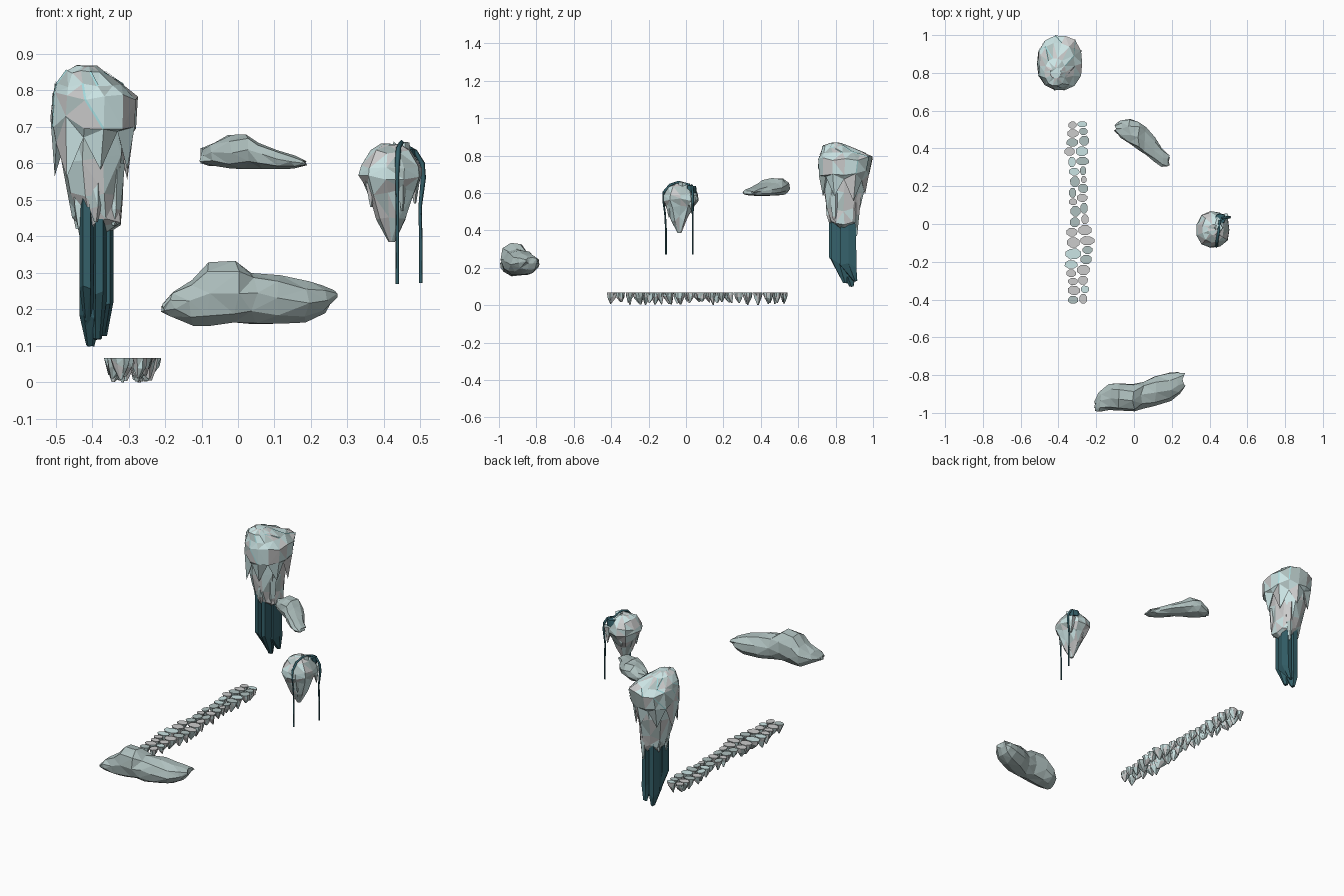
import bpy, bmesh, math, random
from mathutils import Vector

if "Cube" in bpy.data.objects:
    bpy.data.objects.remove(bpy.data.objects["Cube"])

rng = random.Random(7)


def mat(name, c):
    m = bpy.data.materials.new(name)
    m.diffuse_color = (*c, 1)
    m.use_nodes = True
    m.node_tree.nodes["Principled BSDF"].inputs["Base Color"].default_value = m.diffuse_color
    return m


ROCK = mat("grey_rock", (0.43, 0.53, 0.52))
PALE = mat("pale_rock", (0.60, 0.78, 0.78))
WARM = mat("warm_rock", (0.58, 0.60, 0.58))
WATER = mat("dark_water", (0.035, 0.12, 0.145))


def finish(name, bm, mats, weights=None):
    bmesh.ops.recalc_face_normals(bm, faces=bm.faces)
    for f in bm.faces:
        f.material_index = rng.choices(range(len(mats)), weights)[0]
    me = bpy.data.meshes.new(name)
    bm.to_mesh(me)
    bm.free()
    for m in mats:
        me.materials.append(m)
    ob = bpy.data.objects.new(name, me)
    bpy.context.collection.objects.link(ob)
    return ob


def skin(bm, rings, tri=True):
    """Join equal-sized point rings into one closed body."""
    vs = [[bm.verts.new(p) for p in r] for r in rings]
    n = len(vs[0])
    faces = []
    for a, b in zip(vs, vs[1:]):
        for i in range(n):
            faces.append(bm.faces.new((a[i], a[(i + 1) % n], b[(i + 1) % n], b[i])))
    for r in (vs[0], vs[-1]):
        faces.append(bm.faces.new(r))
    if tri:
        bmesh.ops.triangulate(bm, faces=faces)


def ring(x0, x1, y0, y1, z, n, jit=0.0, zj=0.0, turn=0.0):
    """Jittered, slightly squared ring inside the given bounds."""
    out = []
    for i in range(n):
        a = 2 * math.pi * i / n + turn
        c, s = math.cos(a), math.sin(a)
        k = 1 / (abs(c) ** 2.5 + abs(s) ** 2.5) ** 0.4 * (1 - rng.random() * jit)
        out.append(Vector(((x0 + x1) / 2 + c * k * (x1 - x0) / 2,
                           (y0 + y1) / 2 + s * k * (y1 - y0) / 2,
                           z + rng.uniform(-zj, zj))))
    return out


# Large island: inner core of tapering stone
bm = bmesh.new()
skin(bm, [ring(-.48, -.30, .74, .97, .76, 10),
          ring(-.49, -.305, .735, .955, .62, 10, .08, .02),
          ring(-.475, -.31, .75, .935, .51, 10, .15, .02),
          ring(-.455, -.312, .77, .925, .44, 10, .15, .025),
          ring(-.43, -.35, .80, .90, .42, 10, .1, .01)])
# hanging fangs on the underside
for x, y, zt, r in [(-.43, .80, .40, .035), (-.34, .80, .43, .03), (-.44, .88, .42, .03),
                    (-.36, .91, .37, .03), (-.39, .77, .44, .03)]:
    skin(bm, [ring(x - r, x + r, y - r, y + r, .60, 5, .2),
              ring(x - r * .7, x + r * .7, y - r * .7, y + r * .7, .48, 5, .2, .01),
              ring(x - .005, x + .005, y - .005, y + .005, zt, 5)])
finish("large_island_core", bm, [PALE, WARM, ROCK], [4, 3, 2])

# Large island: domed crust with a ragged lower skirt
bm = bmesh.new()
n = 14
rings = [ring(-.445, -.385, .77, .83, .868, n, .1, .002),
         ring(-.475, -.36, .73, .88, .85, n, .08, .005),
         ring(-.50, -.31, .715, .96, .815, n, .05, .008),
         ring(-.512, -.272, .702, 1.0, .785, n, .05, .012),
         ring(-.515, -.275, .708, .985, .71, n, .04, .02),
         ring(-.505, -.295, .728, .96, .635, n, .03)]
for i, p in enumerate(rings[-1]):
    p.z += (-.06 if i % 2 else .035) + rng.uniform(-.02, .02)
rings.append(ring(-.46, -.33, .78, .92, .70, n))
skin(bm, rings)
finish("large_island_crust", bm, [PALE, WARM, ROCK], [4, 3, 2])

# pale veins lying along some crust edges
bm = bmesh.new()
for a in range(1, 4):
    for i in range(n):
        if rng.random() < .4:
            p, q = rings[a][i], rings[a + 1][(i + rng.choice((0, 1))) % n]
            side = (q - p).cross(Vector((p.x + .4, p.y - .85, .05))).normalized() * .003
            up = Vector((p.x + .4, p.y - .85, .05)).normalized() * .0025
            bm.faces.new([bm.verts.new(v + up) for v in (p - side, p + side, q + side, q - side)])
finish("large_island_veins", bm, [mat("cyan_vein", (0.38, 0.72, 0.74))])

# Waterfall under the large island: faceted slabs with slanted points
bm = bmesh.new()
for x0, x1, y0, y1, zs, tx, ty, zt in [
        (-.435, -.395, .76, .83, .27, -.41, .85, .16),
        (-.435, -.38, .82, .91, .17, -.405, .885, .10),
        (-.40, -.36, .77, .87, .24, -.385, .85, .12),
        (-.385, -.34, .82, .915, .22, -.37, .905, .13)]:
    skin(bm, [ring(x0, x1, y0, y1, .52, 6, .05), ring(x0, x1, y0, y1, zs, 6, .05, .02),
              ring(tx - .012, tx + .012, ty - .012, ty + .012, zt, 6, .1, .004)])
finish("large_waterfall", bm, [WATER])


def boulder(name, stations, n=9):
    """Skin a long rock along x: stations are x, y0, y1, z0, z1."""
    bm = bmesh.new()
    rs = []
    for x, y0, y1, z0, z1 in stations:
        r = ring(y0, y1, z0, z1, 0, n, .07, .009, rng.random() * .5)
        rs.append([(x + p.z, p.x, p.y) for p in r])
    skin(bm, rs)
    return finish(name, bm, [ROCK])


# Floating boulders
boulder("large_boulder", [
    (-.207, -.99, -.94, .193, .215), (-.18, -.997, -.89, .178, .25), (-.13, -.987, -.845, .153, .285),
    (-.08, -.99, -.84, .152, .335), (-.005, -.993, -.845, .16, .338), (.045, -.978, -.835, .158, .302),
    (.115, -.965, -.80, .157, .298), (.19, -.937, -.785, .163, .28), (.235, -.90, -.782, .187, .268),
    (.264, -.86, -.79, .222, .255)])
boulder("small_boulder", [
    (-.097, .49, .53, .597, .645), (-.07, .455, .55, .59, .657), (-.025, .42, .558, .585, .681),
    (.025, .385, .545, .584, .681), (.06, .36, .515, .583, .658), (.11, .325, .465, .583, .637),
    (.15, .302, .41, .585, .622), (.182, .303, .365, .594, .61)])

# Small island
bm = bmesh.new()
n = 11
skin(bm, [ring(.39, .445, -.06, .0, .652, n, .1, .003),
          ring(.36, .475, -.10, .045, .632, n, .06, .006),
          ring(.332, .505, -.125, .065, .592, n, .06, .01),
          ring(.328, .508, -.13, .07, .565, n, .06, .01),
          ring(.35, .492, -.105, .045, .525, n, .06, .015),
          ring(.375, .465, -.08, .01, .46, n, .08, .015),
          ring(.412, .43, -.045, -.025, .385, n)])
for x, y, zt in [(.485, .035, .49), (.365, -.06, .48), (.45, -.09, .47), (.40, .03, .49)]:
    skin(bm, [ring(x - .025, x + .025, y - .025, y + .025, .59, 5, .2),
              ring(x - .018, x + .014, y - .02, y + .015, .54, 5, .2),
              ring(x - .003, x + .003, y - .003, y + .003, zt, 5)])
finish("small_island", bm, [PALE, WARM, ROCK], [4, 3, 3])
# raised knob behind the pool
bm = bmesh.new()
skin(bm, [ring(.415, .475, -.05, .01, .62, 6, .1), ring(.425, .47, -.04, .0, .655, 6, .15, .006)])
finish("small_island_knob", bm, [PALE, ROCK])

# Pool and two thin streams spilling off the small island
bm = bmesh.new()
skin(bm, [ring(.42, .49, -.005, .06, .60, 8, .15), ring(.425, .485, .0, .055, .637, 8, .15, .005)])
finish("pool", bm, [WATER])
for name, path in [
        ("front_stream", [(.455, .02, .642), (.448, -.04, .658), (.44, -.085, .643), (.437, -.118, .605),
                          (.436, -.122, .56), (.437, -.112, .49), (.437, -.107, .40), (.437, -.107, .27)]),
        ("side_stream", [(.465, .03, .642), (.485, .034, .632), (.505, .036, .60), (.508, .036, .56),
                         (.499, .036, .48), (.501, .036, .38), (.501, .036, .272)])]:
    cu = bpy.data.curves.new(name, 'CURVE')
    cu.dimensions = '3D'
    cu.bevel_depth = .0048
    cu.bevel_resolution = 0
    cu.use_fill_caps = True
    sp = cu.splines.new('POLY')
    sp.points.add(len(path) - 1)
    for k, (pt, co) in enumerate(zip(sp.points, path)):
        pt.co = (*co, 1)
        pt.radius = 1.5 if k < 4 else 1
    cu.materials.append(WATER)
    bpy.context.collection.objects.link(bpy.data.objects.new(name, cu))

# Stone path: two uneven columns of flat-topped cobbles tapering to points
EDGE = [(-.425, -.345, -.245), (-.3, -.355, -.235), (-.2, -.368, -.215), (-.1, -.365, -.2), (0, -.352, -.225),
        (.1, -.342, -.245), (.25, -.345, -.24), (.4, -.37, -.24), (.545, -.348, -.24)]


def edges_at(y):
    for (ya, la, ra), (yb, lb, rb) in zip(EDGE, EDGE[1:]):
        if y <= yb:
            t = (y - ya) / (yb - ya)
            return la + (lb - la) * t, ra + (rb - ra) * t
    return EDGE[-1][1:]


bm = bmesh.new()
mid = lambda y: sum(edges_at(y)) / 2 + .012 * math.sin(31 * y)
for col in (0, 1):
    y = -.425
    while y < .52:
        y2 = y + rng.uniform(.038, .062)
        if y2 > .515:
            y2 = .545
        l, r = edges_at((y + y2) / 2)
        m = mid((y + y2) / 2)
        a, b = (l, m) if col == 0 else (m, r)
        if col == 0:
            a += rng.uniform(-.005, .012)
        else:
            b += rng.uniform(-.012, .005)
        top = ring(a + .001, b - .001, y + .001, y2 - .001, .068, 8, .07, 0, .39)
        c = sum(top, Vector()) / 8
        low = [c + (p - c) * rng.uniform(.65, .9) - Vector((0, 0, rng.uniform(.015, .032))) for p in top]
        tip = c + Vector((rng.uniform(-.012, .012), rng.uniform(-.01, .01), 0))
        zt = rng.uniform(.001, .022)
        end = [Vector((tip.x, tip.y, zt)) + (p - c) * .1 * Vector((1, 1, 0)).length for p in top]
        for p in end:
            p.z = zt
        skin(bm, [top, low, end])
        y = y2
bmesh.ops.dissolve_limit(bm, angle_limit=.01, verts=bm.verts, edges=bm.edges)
ob = finish("stone_path", bm, [PALE, WARM, ROCK], [3, 3, 3])
low = min(v.co.z for v in ob.data.vertices)
ob.location.z = -low
